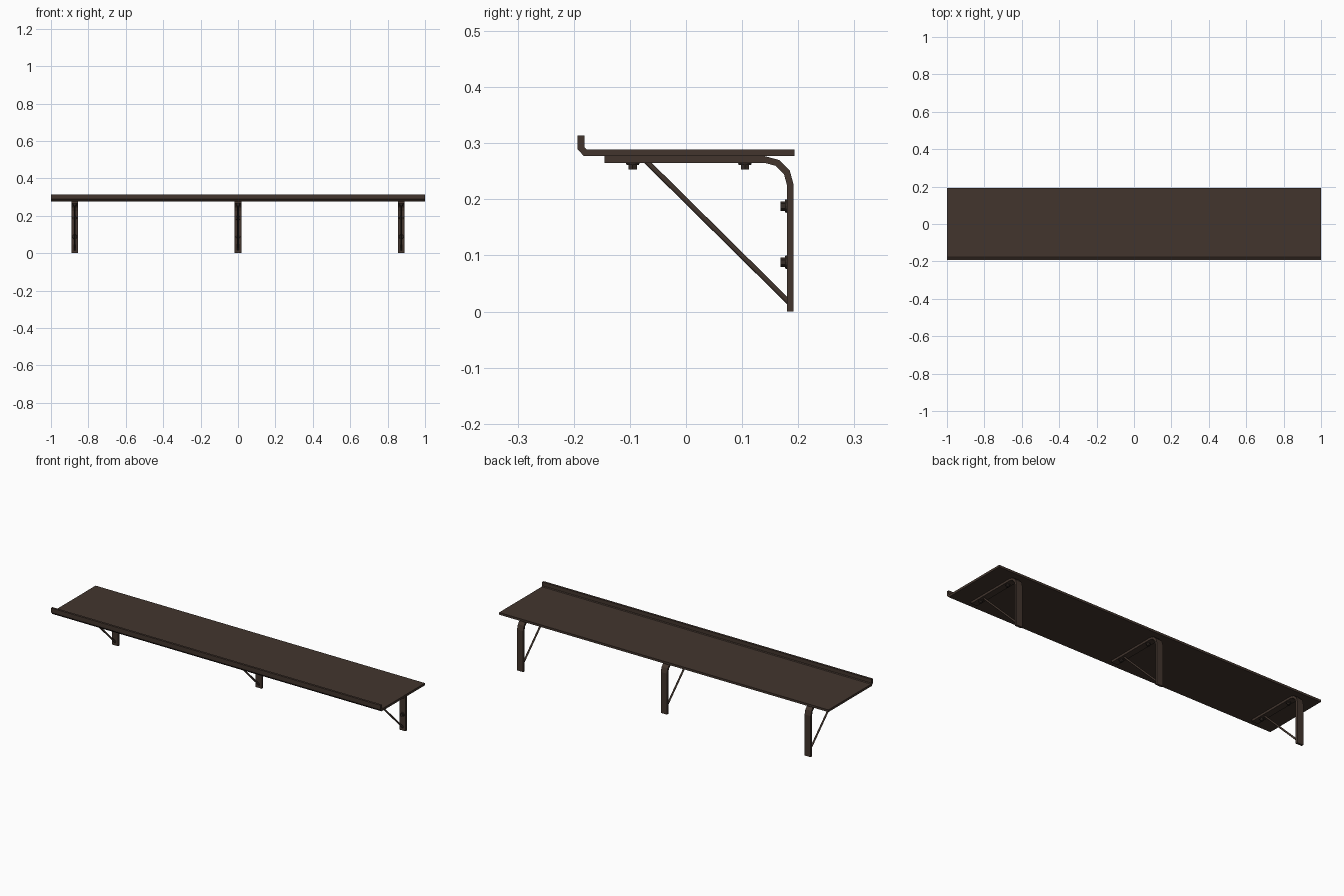
import bpy, bmesh, math
from mathutils import Vector, Matrix

if "Cube" in bpy.data.objects:
    bpy.data.objects.remove(bpy.data.objects["Cube"])


def material(name, rgb):
    m = bpy.data.materials.new(name)
    m.diffuse_color = (*rgb, 1)
    m.use_nodes = True
    m.node_tree.nodes["Principled BSDF"].inputs["Base Color"].default_value = m.diffuse_color
    return m


BROWN = material("dark_brown_metal", (0.055, 0.036, 0.027))
BOLT = material("dark_bolt_metal", (0.034, 0.024, 0.019))


def finish(bm, name, mat):
    bmesh.ops.recalc_face_normals(bm, faces=bm.faces)
    me = bpy.data.meshes.new(name)
    bm.to_mesh(me)
    bm.free()
    me.materials.append(mat)
    ob = bpy.data.objects.new(name, me)
    bpy.context.collection.objects.link(ob)
    return ob


def extrude_strip(name, side_a, side_b, x, width):
    """Bent plate: two matching (y, z) outlines joined and extruded along x."""
    bm = bmesh.new()
    rows = [[bm.verts.new((x + s * width / 2, y, z)) for y, z in side]
            for s, side in ((-1, side_a), (-1, side_b), (1, side_b), (1, side_a))]
    n = len(side_a)
    for i in range(n - 1):
        for k in range(4):
            a, b = rows[k], rows[(k + 1) % 4]
            bm.faces.new((a[i], a[i + 1], b[i + 1], b[i]))
    for i in (0, n - 1):
        bm.faces.new([r[i] for r in rows])
    return finish(bm, name, BROWN)


def arc(r):
    """Quarter bend of the bracket, centred at y 0.14, z 0.225."""
    return [(0.14 + r * math.sin(a), 0.225 + r * math.cos(a))
            for a in (math.radians(30 * i) for i in range(4))]


def bolt(name, pos, direction):
    """Washer and hexagonal head, pointing along direction."""
    bm = bmesh.new()
    rot = Vector((0, 0, 1)).rotation_difference(Vector(direction)).to_matrix().to_4x4()
    for sides, r1, r2, z0, z1 in ((16, 0.0125, 0.011, -0.001, 0.004),
                                  (6, 0.0085, 0.0085, 0.003, 0.0115)):
        m = Matrix.Translation(pos) @ rot @ Matrix.Translation((0, 0, (z0 + z1) / 2))
        bmesh.ops.create_cone(bm, cap_ends=True, segments=sides, radius1=r1,
                              radius2=r2, depth=z1 - z0, matrix=m)
    return finish(bm, name, BOLT)


def brace(name, x):
    """Thin round diagonal rod."""
    a, b = Vector((x, -0.072, 0.269)), Vector((x, 0.186, 0.014))
    bm = bmesh.new()
    rot = (b - a).to_track_quat('Z', 'Y').to_matrix().to_4x4()
    bmesh.ops.create_cone(bm, cap_ends=True, segments=12, radius1=0.0048,
                          radius2=0.0048, depth=(b - a).length,
                          matrix=Matrix.Translation((a + b) / 2) @ rot)
    ob = finish(bm, name, BROWN)
    for p in ob.data.polygons:
        p.use_smooth = len(p.vertices) == 4
    return ob


# Shelf board with a raised front lip
extrude_strip("shelf_board",
              [(-0.193, 0.314), (-0.193, 0.289), (-0.182, 0.277), (0.193, 0.277)],
              [(-0.181, 0.314), (-0.181, 0.293), (-0.177, 0.289), (0.193, 0.289)],
              0, 2.0)

# Three wall brackets with brace rods and bolts
for side, x in (("left", -0.873), ("middle", 0), ("right", 0.873)):
    extrude_strip(side + "_bracket",
                  [(-0.145, 0.277)] + arc(0.052) + [(0.192, 0)],
                  [(-0.145, 0.265)] + arc(0.040) + [(0.180, 0)], x, 0.037)
    brace(side + "_brace", x)
    for i, y in enumerate((-0.095, 0.105)):
        bolt(f"{side}_shelf_bolt_{i}", (x, y, 0.265), (0, 0, -1))
    for i, z in enumerate((0.088, 0.188)):
        bolt(f"{side}_wall_bolt_{i}", (x, 0.180, z), (0, -1, 0))
